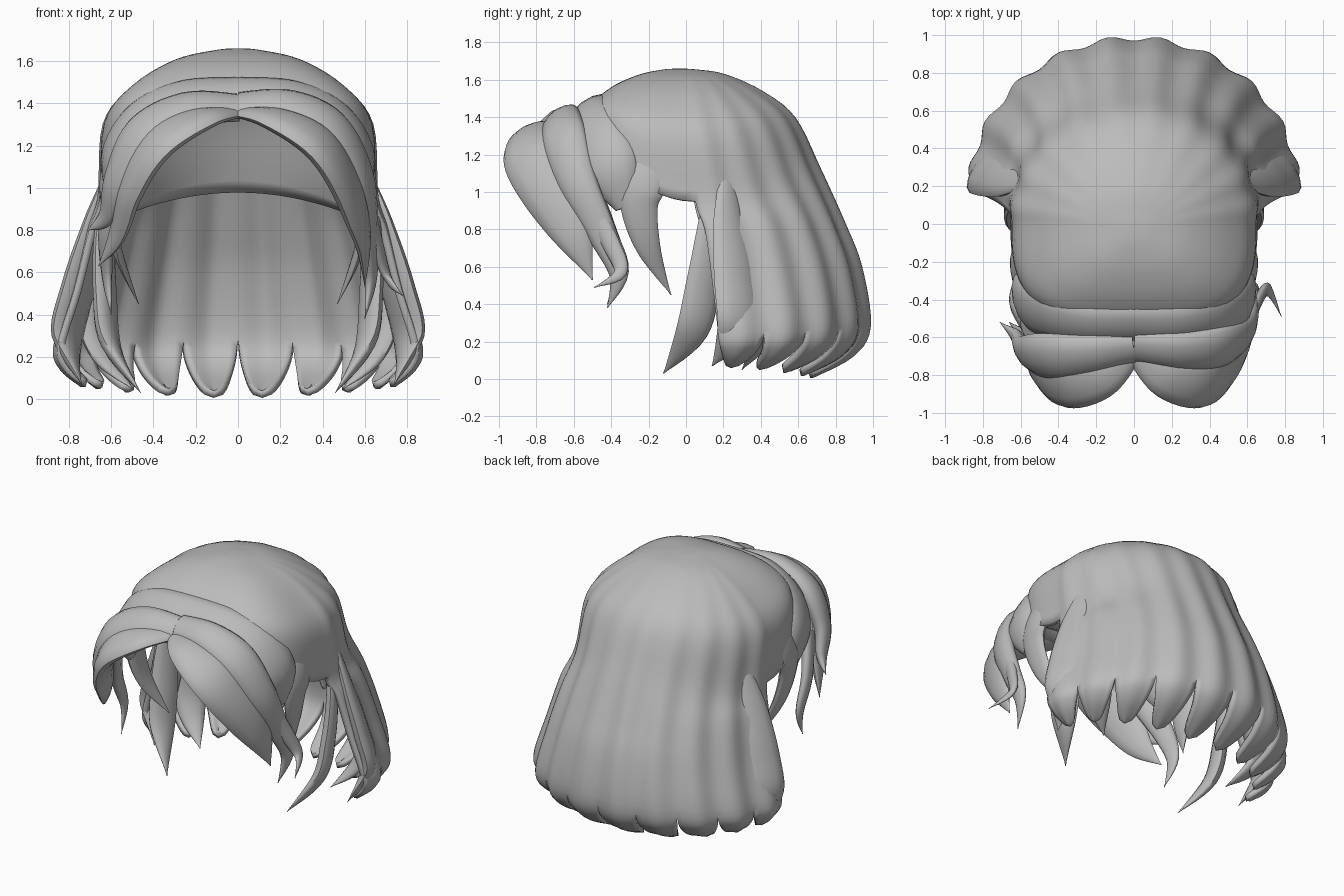
import bpy, bmesh, math
from mathutils import Vector

cube = bpy.data.objects.get("Cube")
if cube:
    bpy.data.objects.remove(cube, do_unlink=True)

hair = bpy.data.materials.new("hair grey")
hair.use_nodes = True
hair.diffuse_color = (0.5, 0.5, 0.5, 1)
hair.node_tree.nodes["Principled BSDF"].inputs["Base Color"].default_value = (0.5, 0.5, 0.5, 1)


def spline(points, t):
    """Catmull-Rom value of a list of equal-length tuples at position t."""
    last = len(points) - 1
    i = min(int(t), last - 1)
    f = t - i
    a, b, c, d = (points[max(0, min(last, i + k))] for k in (-1, 0, 1, 2))
    return [q + f / 2 * (r - p + f * (2 * p - 5 * q + 4 * r - s + f * (3 * (q - r) + s - p)))
            for p, q, r, s in zip(a, b, c, d)]


def finish(name, bm, angle=50):
    bmesh.ops.remove_doubles(bm, verts=bm.verts, dist=0.0005)
    mesh = bpy.data.meshes.new(name)
    bm.to_mesh(mesh)
    bm.free()
    mesh.materials.append(hair)
    obj = bpy.data.objects.new(name, mesh)
    bpy.context.collection.objects.link(obj)
    bpy.ops.object.select_all(action="DESELECT")
    obj.select_set(True)
    bpy.context.view_layer.objects.active = obj
    bpy.ops.object.shade_smooth_by_angle(angle=math.radians(angle))
    return obj


# Rings from crown to tips: front y, front z, half width, side y, side z, back y, back z
RINGS = [
    (-.05, 1.66, 0, -.05, 1.66, -.05, 1.66),
    (-.13, 1.654, .1, -.03, 1.653, .05, 1.656),
    (-.26, 1.625, .3, 0, 1.605, .21, 1.63),
    (-.4, 1.56, .5, 0, 1.48, .41, 1.54),
    (-.51, 1.46, .635, 0, 1.3, .58, 1.4),
    (-.54, 1.33, .655, .05, .95, .71, 1.13),
    (-.5, 1.2, .705, .1, .8, .83, .85),
    (-.5, 1.1, .775, .14, .52, .925, .6),
    (-.5, 1.0, .855, .17, .25, .97, .28),
    (-.5, 1.0, .825, .17, .14, .88, .12),
    (-.5, 1.0, .73, .16, .06, .67, .005),
]
STEPS = 5
LOBE = math.radians(18)


def shell_point(t, angle, bulge, scale):
    yf, zf, a, ys, zs, yb, zb = spline(RINGS, t)
    c, s = math.cos(angle), math.sin(angle)
    if c > 0:
        x, y, z = a * s, (yb - ys) * c, zs + (zb - zs) * c * c
    else:
        e = abs(c) ** .65
        x, y, z = a * math.copysign(abs(s) ** .65, s), (yf - ys) * e, zs + (zf - zs) * e * e
    k = scale * (1 + bulge)
    return (x * k, ys + y * k, z - (1 - scale) * .4)


def shell(name, scale, end_of, ripple, thickness):
    """Lobed sheet of hair; each lobe tapers to its own tip below the last full ring."""
    bm = bmesh.new()
    across = 8
    for lobe in range(-10, 10):
        mid = (lobe + .5) * LOBE
        degrees = abs(math.degrees(mid))
        rows = []
        for i in range(round(end_of(degrees) * STEPS) + 1):
            t = i / STEPS
            width = math.sqrt(max(0, 1 - max(0, t / 2 - 4) ** 1.5))
            amp = ripple * min(1, t / 6) ** 1.5 if degrees < 90 else 0
            row = []
            for j in range(across + 1):
                s = 2 * j / across - 1
                row.append(bm.verts.new(shell_point(
                    t, mid + s * width * LOBE / 2, amp * (1 + math.cos(math.pi * s)) / 2, scale)))
            rows.append(row)
        for r, q in zip(rows, rows[1:]):
            for j in range(across):
                bm.faces.new((r[j], r[j + 1], q[j + 1], q[j]))
    obj = finish(name, bm)
    mod = obj.modifiers.new("thickness", "SOLIDIFY")
    mod.thickness = thickness
    mod.offset = -1
    return obj


def strand(name, points, flat=.45, facing=1):
    """Flattened tapering lock; points are (x, y, z, half width)."""
    bm = bmesh.new()
    sides, count = 12, (len(points) - 1) * 6
    last = len(points) - 1
    rings = []
    for i in range(count + 1):
        t = last * i / count
        x, y, z, w = spline(points, t)
        w = max(w, .003)
        ahead, behind = spline(points, min(last, t + .05)), spline(points, max(0, t - .05))
        tangent = (Vector(ahead[:3]) - Vector(behind[:3])).normalized()
        out = Vector((x, (y + .2) * facing, max(z - .9, 0) * .8))
        out = (out - tangent * out.dot(tangent)).normalized()
        side = tangent.cross(out)
        ring = []
        for k in range(sides):
            a = math.tau * k / sides
            ring.append(bm.verts.new(Vector((x, y, z)) + side * w * math.cos(a)
                                     + out * w * flat * math.sin(a)))
        rings.append(ring)
    for r, q in zip(rings, rings[1:]):
        for k in range(sides):
            n = (k + 1) % sides
            bm.faces.new((r[k], r[n], q[n], q[k]))
    bm.faces.new(rings[0])
    bm.faces.new(rings[-1])
    bmesh.ops.recalc_face_normals(bm, faces=bm.faces)
    return finish(name, bm, 60)


def mirrored(points):
    return [(-x, y, z, w) for x, y, z, w in points]


# Crown and long back hair, with a shorter lining under it
shell("crown_and_back_hair", 1, lambda d: 10 if d < 90 else 5 if d < 144 else 4, .035, .035)
shell("inner_lining", .91, lambda d: 5.4 if d < 90 else 4, 0, .01)

# Locks that are the same on both sides: points and flatness
PAIRS = {
    "forehead_band": ([(-.03, -.52, 1.44, .12), (.25, -.52, 1.42, .13), (.46, -.47, 1.32, .15),
                       (.57, -.4, 1.13, .16), (.59, -.32, .92, .06)], .45),
    "ear_lock": ([(.57, -.14, 1.25, .1), (.61, -.22, 1.06, .12), (.61, -.25, .92, .1),
                  (.57, -.2, .7, .065), (.47, -.08, .45, 0)], .35),
    "inner_side_lock": ([(.58, .16, 1.05, .06), (.63, .13, .8, .08), (.63, .09, .5, .1),
                         (.6, .03, .25, .09), (.46, -.12, .03, 0)], .45),
    "outer_side_lock": ([(.59, .22, 1.08, .05), (.67, .23, .83, .1), (.75, .26, .55, .13),
                         (.81, .27, .28, .12), (.74, .14, .07, 0)], .4),
    "under_lock": ([(.62, .45, .7, .06), (.68, .45, .4, .1), (.63, .4, .2, .08),
                    (.5, .3, .05, 0)], .45),
}
for name, (points, flat) in PAIRS.items():
    strand("left_" + name, points, flat)
    strand("right_" + name, mirrored(points), flat)

# Swept fringe, rolling forward from the parting; the right side is shorter
inner_start = [(.01, -.68, 1.36, .06), (.18, -.81, 1.325, .12), (.38, -.83, 1.21, .16),
               (.51, -.74, 1.01, .15)]
strand("left_inner_fringe", inner_start + [(.59, -.6, .76, .1), (.6, -.5, .53, 0)], .36, .3)
strand("right_inner_fringe", mirrored(inner_start) + [(-.57, -.63, .79, .09), (-.66, -.52, .63, 0)], .36, .3)
strand("left_outer_fringe", [
    (0, -.65, 1.39, .09), (.24, -.67, 1.39, .11), (.45, -.65, 1.28, .13), (.58, -.58, 1.05, .11),
    (.62, -.45, .78, .08), (.63, -.36, .57, .055), (.6, -.42, .38, 0)], .5, .6)
strand("left_fringe_curl", [
    (.61, -.5, .9, .06), (.66, -.4, .72, .05), (.71, -.35, .57, .035), (.78, -.49, .49, 0)], .55)
strand("right_outer_fringe", [
    (0, -.66, 1.38, .09), (-.24, -.69, 1.37, .12), (-.45, -.7, 1.25, .14),
    (-.57, -.68, 1.04, .1), (-.62, -.6, .87, .06), (-.71, -.52, .8, 0)], .55, .6)
strand("right_fringe_curl", [
    (-.55, -.55, 1.05, .09), (-.62, -.44, .8, .07), (-.62, -.36, .58, .045), (-.6, -.42, .4, 0)], .5)
